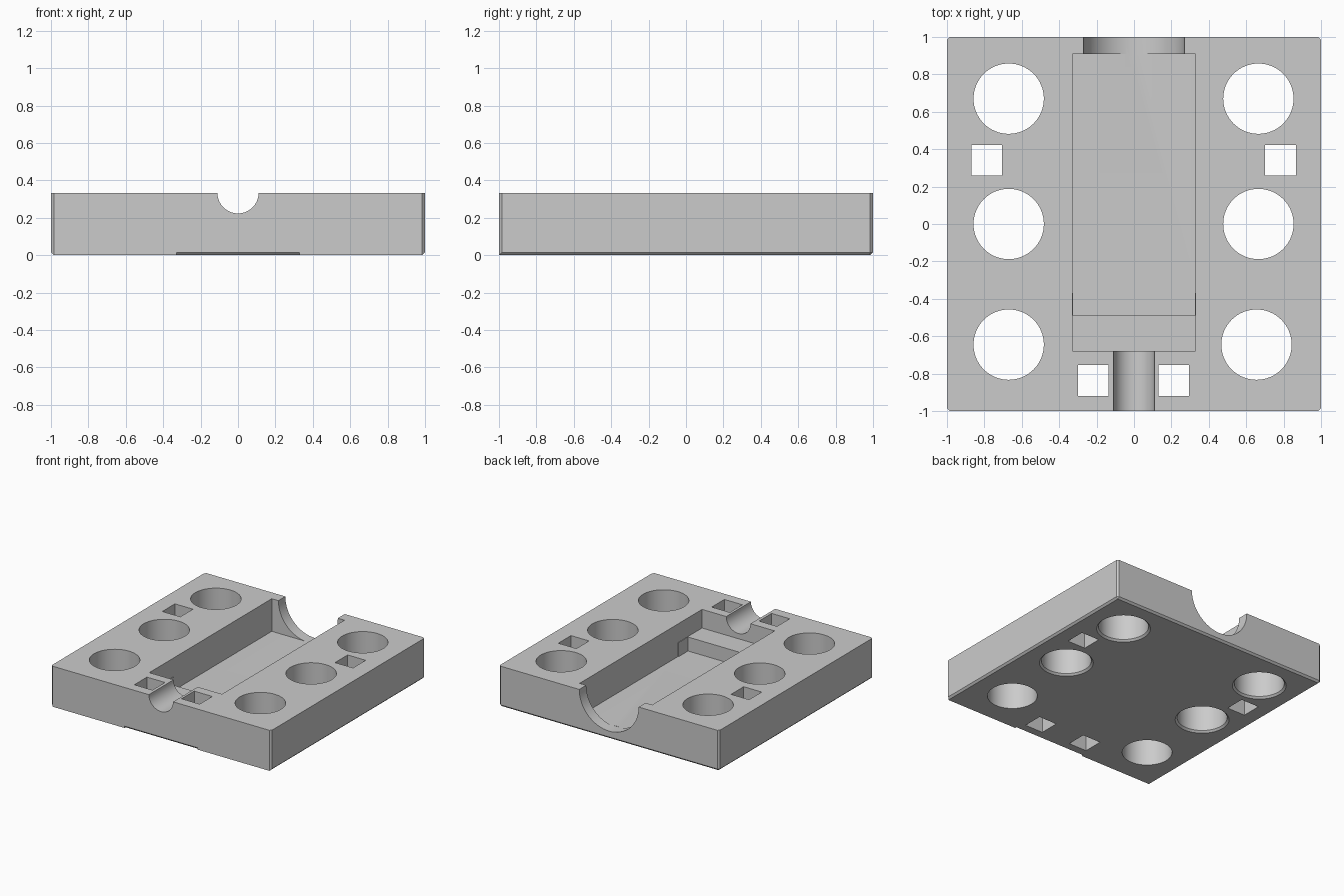
import bpy, bmesh, math
from mathutils import Matrix

cube = bpy.data.objects.get("Cube")
if cube:
    bpy.data.objects.remove(cube, do_unlink=True)

H = 0.333          # slab height
C = 0.015          # chamfer size
FLOOR = 0.065      # pocket floor
SHELF = 0.18       # raised step in the pocket

grey = bpy.data.materials.new("plain grey")
grey.use_nodes = True
grey.diffuse_color = (0.6, 0.6, 0.6, 1)
grey.node_tree.nodes["Principled BSDF"].inputs["Base Color"].default_value = (0.6, 0.6, 0.6, 1)


def new_object(name, bm):
    bmesh.ops.recalc_face_normals(bm, faces=bm.faces)
    mesh = bpy.data.meshes.new(name)
    bm.to_mesh(mesh)
    bm.free()
    mesh.materials.append(grey)
    ob = bpy.data.objects.new(name, mesh)
    bpy.context.collection.objects.link(ob)
    return ob


def box(x0, x1, y0, y1, z0, z1):
    bm = bmesh.new()
    bmesh.ops.create_cube(bm, size=1)
    bmesh.ops.scale(bm, vec=(x1 - x0, y1 - y0, z1 - z0), verts=bm.verts)
    bmesh.ops.translate(bm, vec=((x0 + x1) / 2, (y0 + y1) / 2, (z0 + z1) / 2), verts=bm.verts)
    return bm


def cone(r0, r1, length, place):
    bm = bmesh.new()
    bmesh.ops.create_cone(bm, cap_ends=True, segments=64, radius1=r0, radius2=r1,
                          depth=length, matrix=place)
    return bm


# Slab with chamfered upright corners and chamfered bottom edges, front edge left sharp
bm = box(-1, 1, -1, 1, 0, H)


def is_chamfered(edge):
    a, b = (v.co for v in edge.verts)
    upright = abs(a.z - b.z) > 0.1
    bottom = max(a.z, b.z) < 0.01
    front = max(a.y, b.y) < -0.9
    return upright or (bottom and not front)


bmesh.ops.bevel(bm, geom=[e for e in bm.edges if is_chamfered(e)], offset=C,
                offset_type='OFFSET', segments=1, affect='EDGES')
base = new_object("base_plate", bm)


def cut(bm):
    cutter = new_object("cutter", bm)
    cutter.hide_render = True
    mod = base.modifiers.new("cut", 'BOOLEAN')
    mod.operation = 'DIFFERENCE'
    mod.solver = 'EXACT'
    mod.object = cutter
    bpy.ops.object.select_all(action='DESELECT')
    bpy.context.view_layer.objects.active = base
    base.select_set(True)
    bpy.ops.object.modifier_apply(modifier=mod.name)
    bpy.data.objects.remove(cutter, do_unlink=True)


# Central pocket: upper recess, then the deep part with a slightly narrower foot
cut(box(-0.33, 0.33, -0.68, 0.91, SHELF, 0.5))
cut(box(-0.33, 0.33, -0.37, 0.91, FLOOR, 0.4))
cut(box(-0.325, 0.325, -0.49, -0.3, FLOOR, 0.4))

# Half-round channels through the front and back walls
for radius, y0, y1 in ((0.11, -1.1, -0.6), (0.27, 0.9, 1.1)):
    place = Matrix.Translation((0, (y0 + y1) / 2, H)) @ Matrix.Rotation(math.pi / 2, 4, 'X')
    cut(cone(radius, radius, y1 - y0, place))

# Large round holes; the four rear ones are countersunk underneath
R = 0.188
for y, x_right, x_left in ((0.67, -0.67, 0.665), (0, -0.67, 0.665), (-0.645, -0.67, 0.655)):
    for x in (x_right, x_left):
        cut(cone(R, R, 1, Matrix.Translation((x, y, 0.2))))
        if y > -0.5:
            cut(cone(R + 2 * C, R, 2 * C, Matrix.Translation((x, y, 0))))

# Square holes
for x, y in ((-0.787, 0.34), (0.783, 0.34), (-0.217, -0.837), (0.213, -0.837)):
    cut(box(x - 0.082, x + 0.082, y - 0.082, y + 0.082, -0.2, 0.6))

# Short chamfer under the middle of the front edge
bm = box(-0.33, 0.33, -C, C, -C, C)
bmesh.ops.rotate(bm, cent=(0, 0, 0), matrix=Matrix.Rotation(math.pi / 4, 3, 'X'), verts=bm.verts)
bmesh.ops.scale(bm, vec=(1, 1 / math.sqrt(2), 1 / math.sqrt(2)), verts=bm.verts)
bmesh.ops.translate(bm, vec=(0, -1, 0), verts=bm.verts)
cut(bm)

# Smooth the round walls, keep the edges crisp
bpy.ops.object.select_all(action='DESELECT')
base.select_set(True)
bpy.context.view_layer.objects.active = base
bpy.ops.object.shade_smooth_by_angle(angle=math.radians(30))
